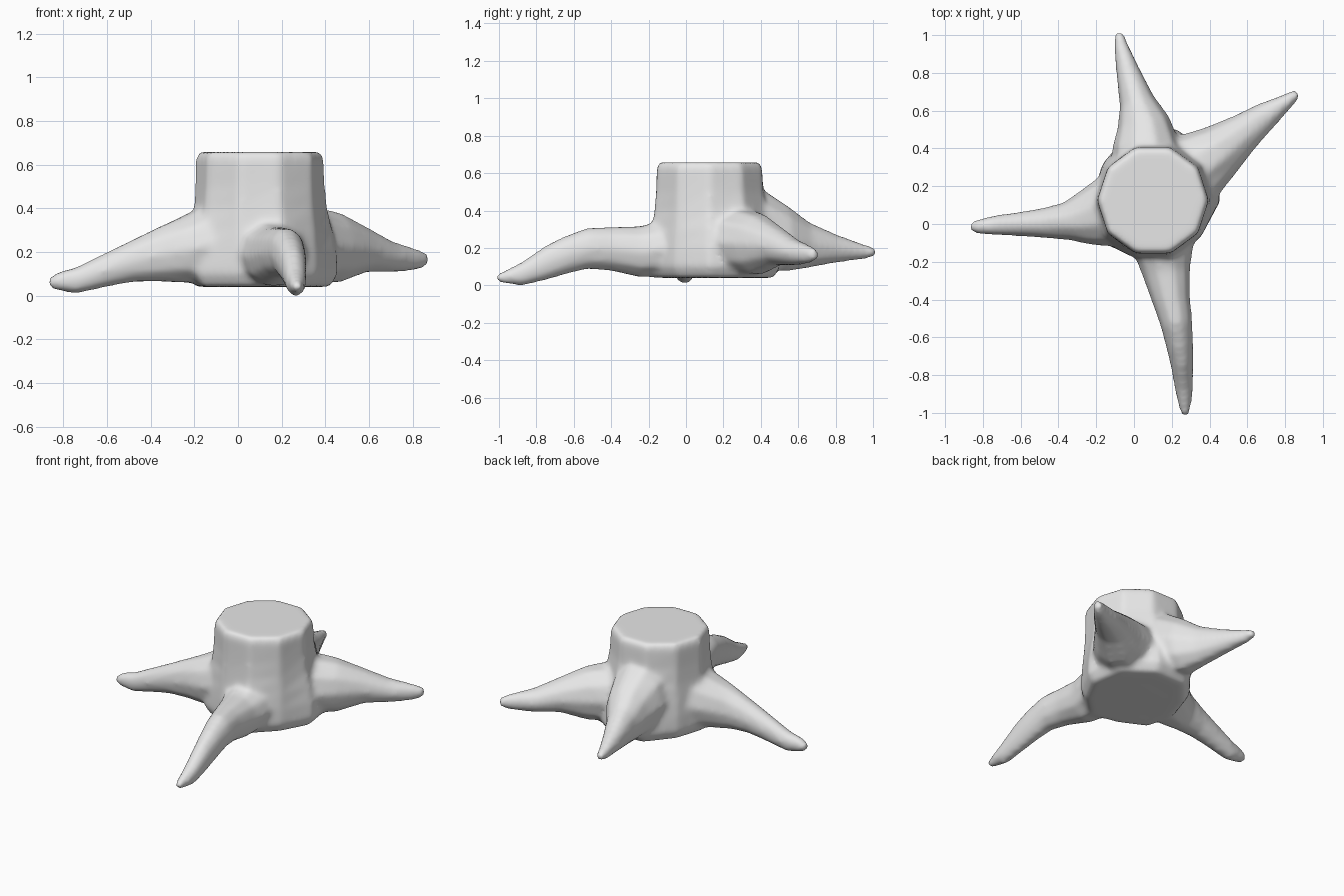
import bpy
import bmesh
import math
from mathutils import Vector

cube = bpy.data.objects.get("Cube")
if cube:
    bpy.data.objects.remove(cube, do_unlink=True)

# Bark colour
bark = bpy.data.materials.new("plain_grey")
bark.use_nodes = True
grey = (0.8, 0.8, 0.8, 1.0)
bark.diffuse_color = grey
bark.node_tree.nodes["Principled BSDF"].inputs["Base Color"].default_value = grey


def loft(bm, rings):
    """Skin a list of equal rings into a closed tube."""
    loops = [[bm.verts.new(p) for p in ring] for ring in rings]
    n = len(loops[0])
    faces = []
    for a, b in zip(loops, loops[1:]):
        for i in range(n):
            j = (i + 1) % n
            faces.append(bm.faces.new((a[i], a[j], b[j], b[i])))
    faces.append(bm.faces.new(loops[0][::-1]))
    faces.append(bm.faces.new(loops[-1]))
    bmesh.ops.recalc_face_normals(bm, faces=faces)


def add_root(bm, stations, sides=10, swell=0.006):
    """Sweep elliptical sections (x, y, z, half width, half height)."""
    centres = [Vector(s[:3]) for s in stations]
    rings = []
    for k, (x, y, z, wide, tall) in enumerate(stations):
        run = centres[min(k + 1, len(centres) - 1)] - centres[max(k - 1, 0)]
        side = Vector((-run.y, run.x, 0)).normalized()
        ring = []
        for i in range(sides):
            a = math.tau * i / sides
            ring.append(centres[k] + side * math.cos(a) * (wide + swell)
                        + Vector((0, 0, math.sin(a) * (tall + swell))))
        rings.append(ring)
    loft(bm, rings)


def add_trunk(bm, centre, top_radius, footprint, levels):
    """Blend a flared footprint into a round cut top."""
    n = len(footprint)
    rings = []
    for z, flare, scale in levels:
        ring = []
        for i, foot in enumerate(footprint):
            a = math.tau * i / n
            r = (top_radius + (foot - top_radius) * flare) * scale
            ring.append((centre[0] + r * math.cos(a),
                         centre[1] + r * math.sin(a), z))
        rings.append(ring)
    loft(bm, rings)


bm = bmesh.new()

# Trunk with flared base and flat cut top
add_trunk(bm, (0.1, 0.125), 0.295,
          [0.36, 0.4, 0.4, 0.39, 0.33, 0.33, 0.36, 0.32, 0.35, 0.32],
          [(0.04, 1, 0.9), (0.1, 1, 1), (0.2, 0.9, 1), (0.3, 0.6, 1),
           (0.4, 0.25, 1), (0.5, 0.08, 1), (0.63, 0, 1), (0.658, 0, 0.95)])

# Four roots, from inside the trunk out to the tip
right_root = [
    (-0.08, 0.08, 0.25, 0.21, 0.2), (-0.26, 0.03, 0.21, 0.14, 0.15),
    (-0.36, 0.015, 0.19, 0.095, 0.125), (-0.48, 0.005, 0.16, 0.075, 0.095),
    (-0.6, 0, 0.12, 0.06, 0.077), (-0.74, -0.007, 0.07, 0.047, 0.058),
    (-0.83, -0.015, 0.065, 0.032, 0.038), (-0.865, -0.015, 0.06, 0.02, 0.02)]
front_root = [
    (0.15, -0.08, 0.2, 0.17, 0.15), (0.17, -0.25, 0.18, 0.125, 0.135),
    (0.197, -0.4, 0.195, 0.097, 0.115), (0.225, -0.53, 0.197, 0.08, 0.107),
    (0.243, -0.65, 0.16, 0.067, 0.1), (0.255, -0.75, 0.12, 0.055, 0.09),
    (0.265, -0.88, 0.06, 0.043, 0.06), (0.27, -0.97, 0.045, 0.027, 0.03),
    (0.27, -1.015, 0.04, 0.015, 0.015)]
back_root = [
    (0.08, 0.28, 0.3, 0.2, 0.27), (0.06, 0.43, 0.29, 0.17, 0.21),
    (0.05, 0.54, 0.25, 0.135, 0.175), (0.015, 0.65, 0.217, 0.09, 0.122),
    (-0.03, 0.8, 0.197, 0.06, 0.073), (-0.07, 0.95, 0.18, 0.032, 0.036),
    (-0.08, 1.015, 0.178, 0.018, 0.018)]
left_root = [
    (0.28, 0.27, 0.24, 0.21, 0.18), (0.45, 0.385, 0.22, 0.145, 0.16),
    (0.58, 0.485, 0.21, 0.1, 0.1), (0.7, 0.575, 0.178, 0.07, 0.067),
    (0.81, 0.65, 0.165, 0.036, 0.047), (0.868, 0.695, 0.165, 0.018, 0.025)]
for stations in (right_root, front_root, back_root, left_root):
    add_root(bm, stations)

mesh = bpy.data.meshes.new("tree_stump")
bm.to_mesh(mesh)
bm.free()
mesh.materials.append(bark)
stump = bpy.data.objects.new("tree_stump", mesh)
bpy.context.collection.objects.link(stump)

# Fuse the parts into one skin and soften the joints
fuse = stump.modifiers.new("fuse", 'REMESH')
fuse.mode = 'VOXEL'
fuse.voxel_size = 0.016
fuse.use_smooth_shade = True
soften = stump.modifiers.new("soften", 'SMOOTH')
soften.factor = 0.5
soften.iterations = 10
